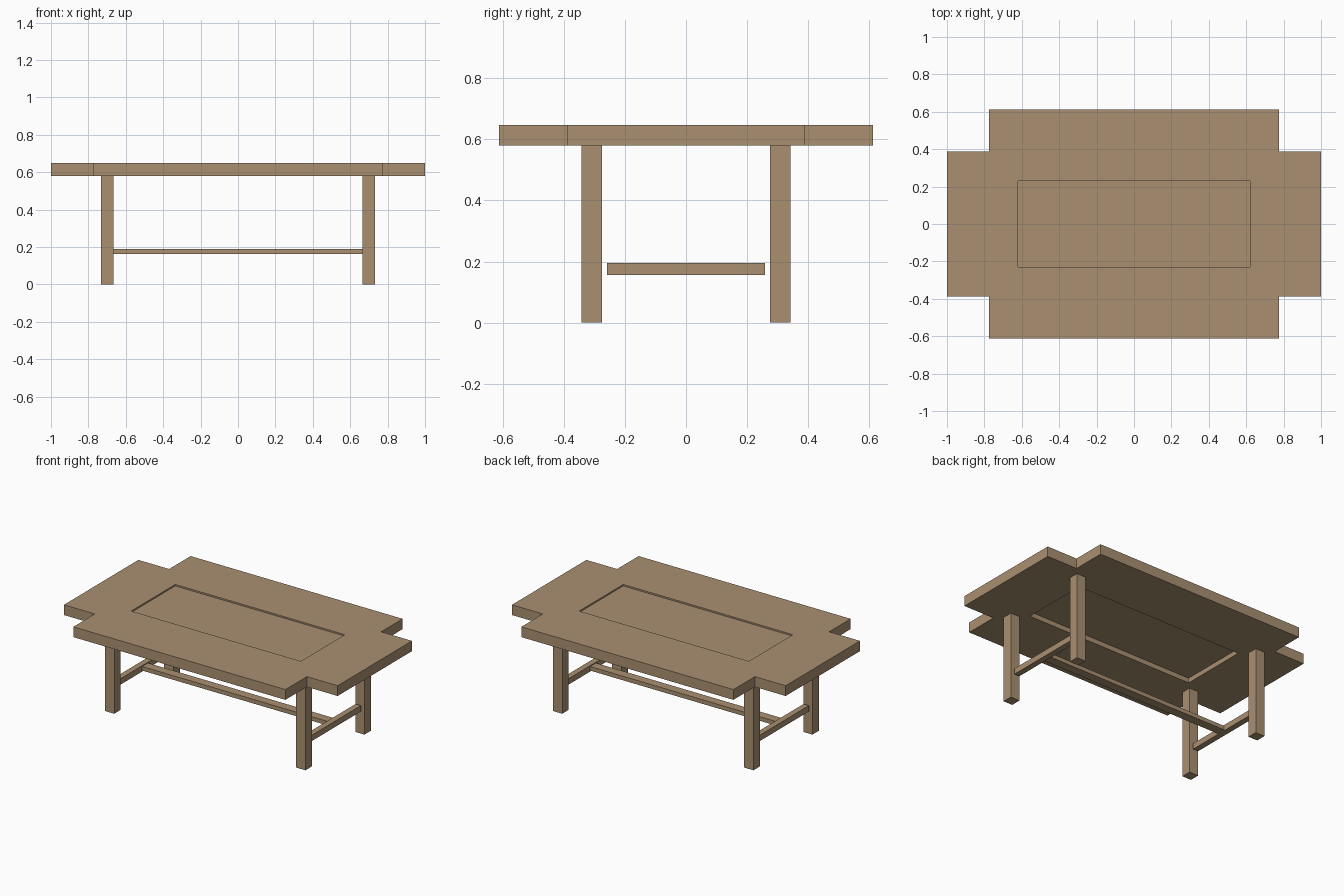
import bpy, bmesh

if "Cube" in bpy.data.objects:
    bpy.data.objects.remove(bpy.data.objects["Cube"])

wood = bpy.data.materials.new("oak wood")
wood.diffuse_color = (0.40, 0.28, 0.165, 1)
wood.use_nodes = True
wood.node_tree.nodes["Principled BSDF"].inputs["Base Color"].default_value = wood.diffuse_color


def add_object(name, bm):
    bmesh.ops.recalc_face_normals(bm, faces=bm.faces)
    mesh = bpy.data.meshes.new(name)
    bm.to_mesh(mesh)
    bm.free()
    mesh.materials.append(wood)
    obj = bpy.data.objects.new(name, mesh)
    bpy.context.collection.objects.link(obj)


def box(name, x0, x1, y0, y1, z0, z1):
    bm = bmesh.new()
    bmesh.ops.create_cube(bm, size=1)
    bmesh.ops.scale(bm, vec=(x1 - x0, y1 - y0, z1 - z0), verts=bm.verts)
    bmesh.ops.translate(bm, vec=((x0 + x1) / 2, (y0 + y1) / 2, (z0 + z1) / 2), verts=bm.verts)
    add_object(name, bm)


def ring(name, outer, inner, z0, z1):
    bm = bmesh.new()
    corners = [(-1, -1), (1, -1), (1, 1), (-1, 1)]
    loops = [[bm.verts.new((sx * hx, sy * hy, z0)) for sx, sy in corners] for hx, hy in (outer, inner)]
    o, i = loops
    faces = [bm.faces.new((o[k], o[(k + 1) % 4], i[(k + 1) % 4], i[k])) for k in range(4)]
    new = bmesh.ops.extrude_face_region(bm, geom=faces, use_keep_orig=True)["geom"]
    bmesh.ops.translate(bm, vec=(0, 0, z1 - z0), verts=[v for v in new if isinstance(v, bmesh.types.BMVert)])
    add_object(name, bm)


BOTTOM, TOP = 0.58, 0.648

# table top: frame, thin recessed panel, leaves on all four sides
ring("top_frame", (0.775, 0.388), (0.62, 0.23), BOTTOM, TOP)
box("centre_panel", -0.62, 0.62, -0.23, 0.23, 0.612, 0.638)
for s, side in ((-1, "left"), (1, "right")):
    box(side + "_leaf", *sorted((s * 0.775, s)), -0.388, 0.388, BOTTOM, TOP)
for s, side in ((-1, "front"), (1, "back")):
    box(side + "_leaf", -0.775, 0.775, *sorted((s * 0.388, s * 0.612)), BOTTOM, TOP)

# legs and end stretchers
for sx, side in ((-1, "left"), (1, "right")):
    for sy, end in ((-1, "front"), (1, "back")):
        box(f"{end}_{side}_leg", *sorted((sx * 0.665, sx * 0.732)),
            *sorted((sy * 0.275, sy * 0.342)), 0, BOTTOM)
    box(side + "_stretcher", *sorted((sx * 0.679, sx * 0.718)), -0.258, 0.258, 0.156, 0.195)

# long middle stretcher
box("long_stretcher", -0.679, 0.679, -0.03, 0.03, 0.162, 0.189)
